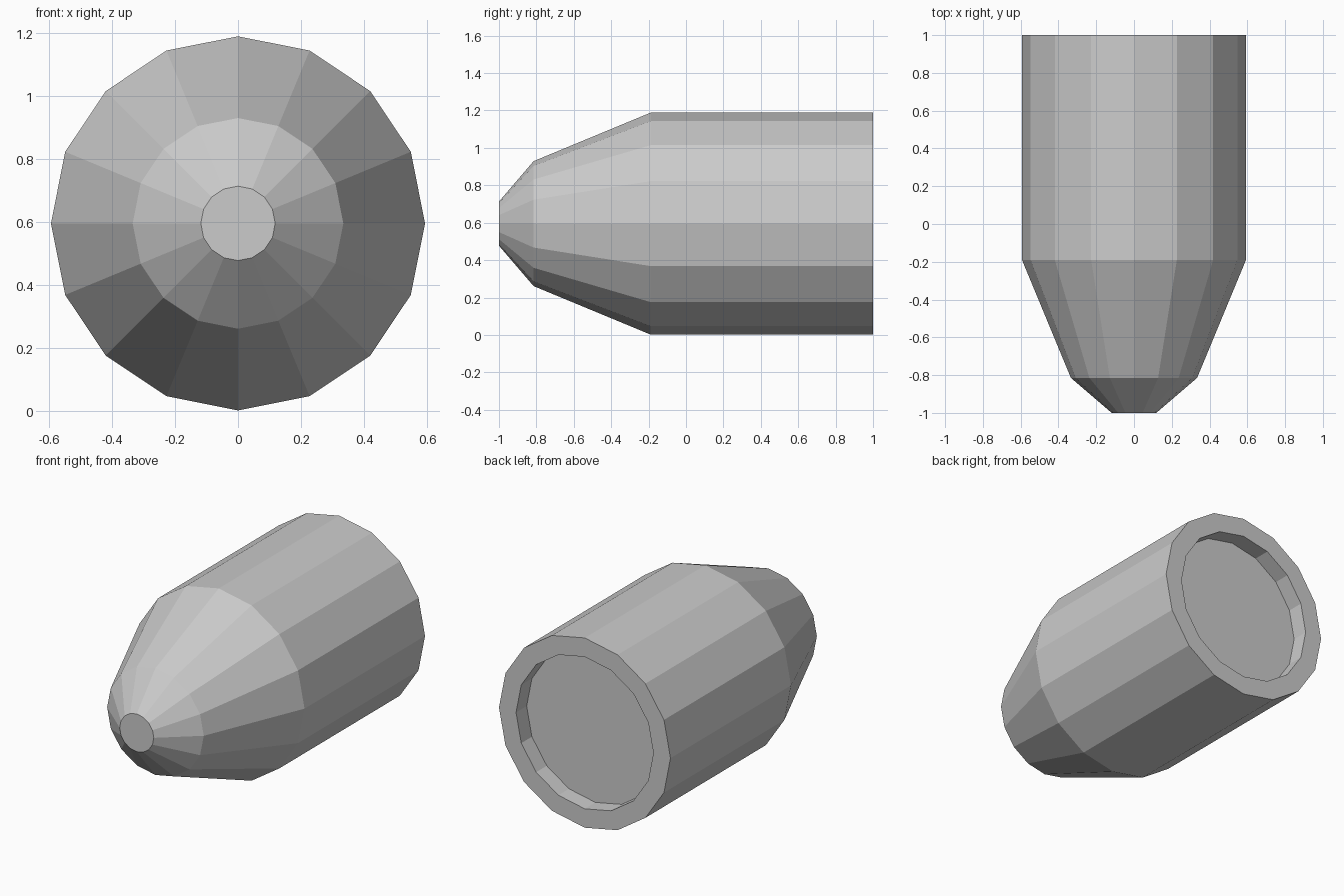
import bpy, bmesh, math

if "Cube" in bpy.data.objects:
    bpy.data.objects.remove(bpy.data.objects["Cube"])

SIDES = 16
CENTRE_Z = 0.595

# Profile from nose tip to recessed base: (y, radius)
PROFILE = [(-1.0, 0.118), (-0.815, 0.334), (-0.19, 0.593),
           (1.0, 0.593), (1.0, 0.475), (0.895, 0.475)]


def ring(bm, y, radius):
    return [bm.verts.new((radius * math.sin(2 * math.pi * i / SIDES), y,
                          CENTRE_Z + radius * math.cos(2 * math.pi * i / SIDES)))
            for i in range(SIDES)]


# Faceted shell: tapered nose, straight body, rim and recess
bm = bmesh.new()
rings = [ring(bm, y, r) for y, r in PROFILE]
for a, b in zip(rings, rings[1:]):
    for i in range(SIDES):
        j = (i + 1) % SIDES
        bm.faces.new((a[i], a[j], b[j], b[i]))

# Flat nose tip and recess floor
bm.faces.new(rings[0])
bm.faces.new(rings[-1])
bmesh.ops.recalc_face_normals(bm, faces=bm.faces)

mesh = bpy.data.meshes.new("bullet_body")
bm.to_mesh(mesh)
bm.free()
bpy.context.collection.objects.link(bpy.data.objects.new("bullet_body", mesh))
